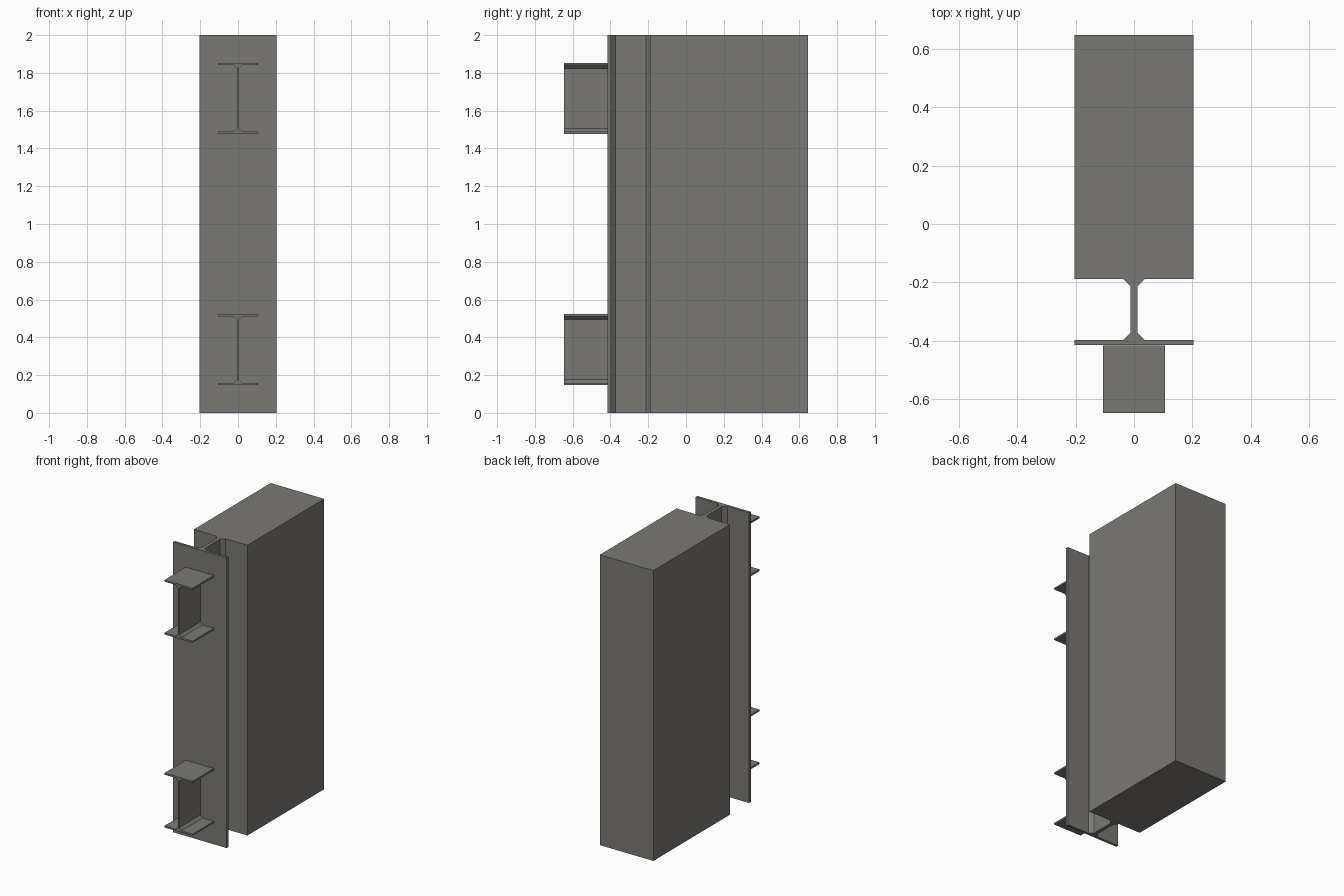
import bpy, bmesh
from mathutils import Vector

if "Cube" in bpy.data.objects:
    bpy.data.objects.remove(bpy.data.objects["Cube"])

steel = bpy.data.materials.new("steel grey")
steel.diffuse_color = (0.195, 0.19, 0.175, 1)
steel.use_nodes = True
steel.node_tree.nodes["Principled BSDF"].inputs["Base Color"].default_value = steel.diffuse_color


def i_profile(half_w, low, low_in, high_in, high, web, fillet):
    """Closed I outline as (u, v) points, mirrored about u = 0."""
    right = [(half_w, low), (half_w, low_in), (web + fillet, low_in),
             (web, low_in + fillet), (web, high_in - fillet),
             (web + fillet, high_in), (half_w, high_in), (half_w, high)]
    return right + [(-u, v) for u, v in reversed(right)]


def extrude_profile(name, points, offset):
    bm = bmesh.new()
    face = bm.faces.new([bm.verts.new(p) for p in points])
    res = bmesh.ops.extrude_face_region(bm, geom=[face], use_keep_orig=True)
    moved = [e for e in res["geom"] if isinstance(e, bmesh.types.BMVert)]
    bmesh.ops.translate(bm, verts=moved, vec=Vector(offset))
    bmesh.ops.recalc_face_normals(bm, faces=bm.faces)
    mesh = bpy.data.meshes.new(name)
    bm.to_mesh(mesh)
    bm.free()
    mesh.materials.append(steel)
    obj = bpy.data.objects.new(name, mesh)
    bpy.context.collection.objects.link(obj)
    return obj


# upright column: thin front flange, web, very deep rear flange
column = i_profile(0.204, -0.415, -0.397, -0.188, 0.647, 0.012, 0.025)
extrude_profile("column", [(x, y, 0) for x, y in column], (0, 0, 2))

# two short beam stubs on the front flange
for name, z in (("lower_beam", 0.147), ("upper_beam", 1.477)):
    beam = i_profile(0.107, z, z + 0.012, z + 0.364, z + 0.376, 0.005, 0.017)
    extrude_profile(name, [(x, -0.647, h) for x, h in beam], (0, 0.231, 0))
